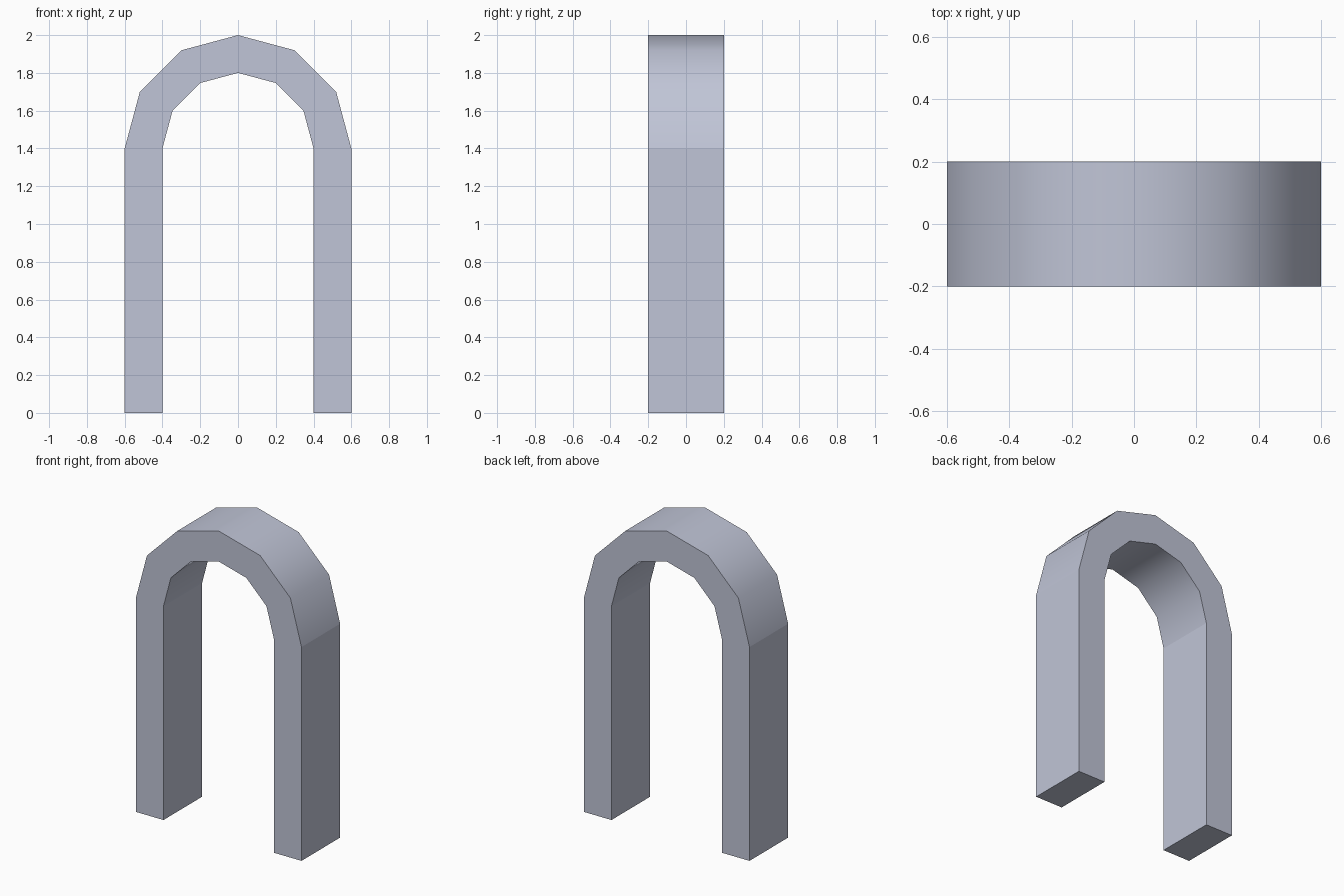
import bpy
import bmesh
from math import cos, sin, pi, radians

if "Cube" in bpy.data.objects:
    bpy.data.objects.remove(bpy.data.objects["Cube"], do_unlink=True)

INNER, OUTER = 0.4, 0.6      # arch radii
SPRING = 1.4                 # height where the legs meet the arch
HALF_DEPTH = 0.2
SEGMENTS = 6

stone = bpy.data.materials.new("pale_blue_grey")
stone.use_nodes = True
colour = (0.53, 0.56, 0.68, 1.0)
stone.diffuse_color = colour
stone.node_tree.nodes["Principled BSDF"].inputs["Base Color"].default_value = colour

bm = bmesh.new()


def section(direction_x, direction_z, base):
    """Rectangular cross-section of the arch."""
    corners = [(INNER, -1), (OUTER, -1), (OUTER, 1), (INNER, 1)]
    return [bm.verts.new((r * direction_x, side * HALF_DEPTH, base + r * direction_z))
            for r, side in corners]


# Sweep up one leg, around the half circle and down the other leg
rings = [section(1, 0, 0)]
for i in range(SEGMENTS + 1):
    angle = pi * i / SEGMENTS
    rings.append(section(cos(angle), sin(angle), SPRING))
rings.append(section(-1, 0, 0))

for a, b in zip(rings, rings[1:]):
    for k in range(4):
        n = (k + 1) % 4
        bm.faces.new((a[k], a[n], b[n], b[k]))

# Feet
bm.faces.new(rings[0])
bm.faces.new(rings[-1])
bmesh.ops.recalc_face_normals(bm, faces=bm.faces)

mesh = bpy.data.meshes.new("archway")
bm.to_mesh(mesh)
bm.free()
mesh.materials.append(stone)
archway = bpy.data.objects.new("archway", mesh)
bpy.context.collection.objects.link(archway)

# Smooth curve, crisp borders, flat legs
bpy.ops.object.select_all(action="DESELECT")
archway.select_set(True)
bpy.context.view_layer.objects.active = archway
bpy.ops.object.shade_smooth_by_angle(angle=radians(40))
for face in mesh.polygons:
    if face.center.z < SPRING:
        face.use_smooth = False
